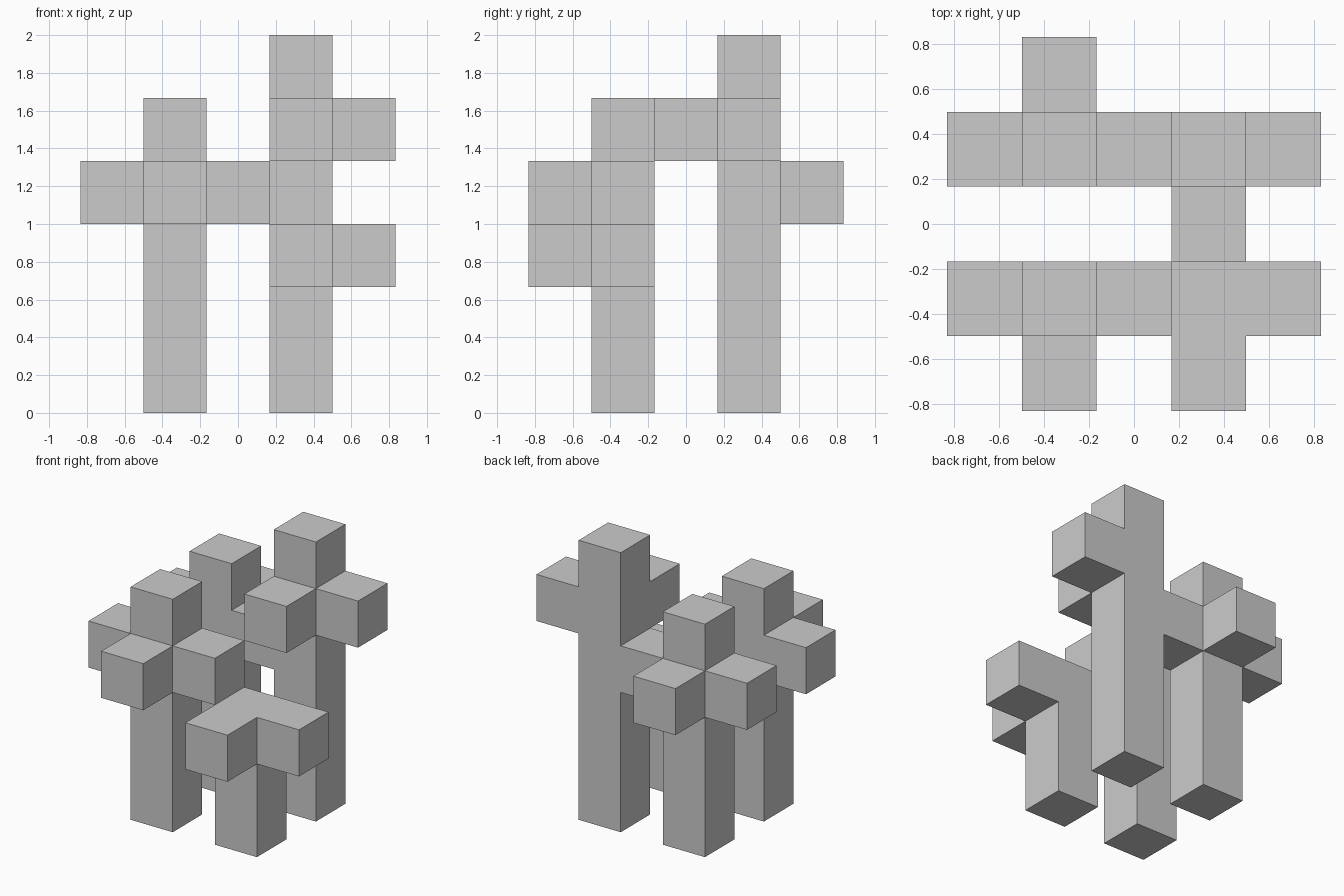
import bpy, bmesh
from mathutils import Vector
from math import radians

if "Cube" in bpy.data.objects:
    bpy.data.objects.remove(bpy.data.objects["Cube"])

S = 1 / 3  # edge length of one block


def trunk(x, y, height):
    return {(x, y, k) for k in range(height)}


def build(name, cells):
    """Make one closed shell around a set of grid blocks."""
    bm = bmesh.new()
    for cell in cells:
        centre = Vector((cell[0], cell[1], cell[2] + 0.5))
        for axis in range(3):
            for sign in (-1, 1):
                n = Vector((0, 0, 0))
                n[axis] = sign
                if tuple(int(c + d) for c, d in zip(cell, n)) in cells:
                    continue
                u, v = Vector((0, 0, 0)), Vector((0, 0, 0))
                u[(axis + 1) % 3] = 0.5
                v[(axis + 2) % 3] = 0.5 * sign
                mid = centre + n * 0.5
                bm.faces.new([bm.verts.new((mid + a * u + b * v) * S)
                              for a, b in ((-1, -1), (1, -1), (1, 1), (-1, 1))])
    bmesh.ops.remove_doubles(bm, verts=bm.verts[:], dist=1e-4)
    # Merge flush block faces into single flat faces
    bmesh.ops.dissolve_limit(bm, angle_limit=radians(1),
                             verts=bm.verts[:], edges=bm.edges[:])
    mesh = bpy.data.meshes.new(name)
    bm.to_mesh(mesh)
    bm.free()
    obj = bpy.data.objects.new(name, mesh)
    bpy.context.collection.objects.link(obj)


# Front left: tall post with arms to the left, right and front
build("front_left_post",
      trunk(-1, -1, 5) | {(-2, -1, 3), (0, -1, 3), (-1, -2, 3)})

# Front right: short post with arms flush with its top
build("front_right_post",
      trunk(1, -1, 3) | {(2, -1, 2), (1, -2, 2)})

# Back: two posts joined by a bridge block, each with its own arms
build("back_joined_posts",
      trunk(-1, 1, 5) | {(-2, 1, 3), (0, 1, 3), (-1, 2, 3)}
      | trunk(1, 1, 6) | {(2, 1, 4), (1, 0, 4)})
